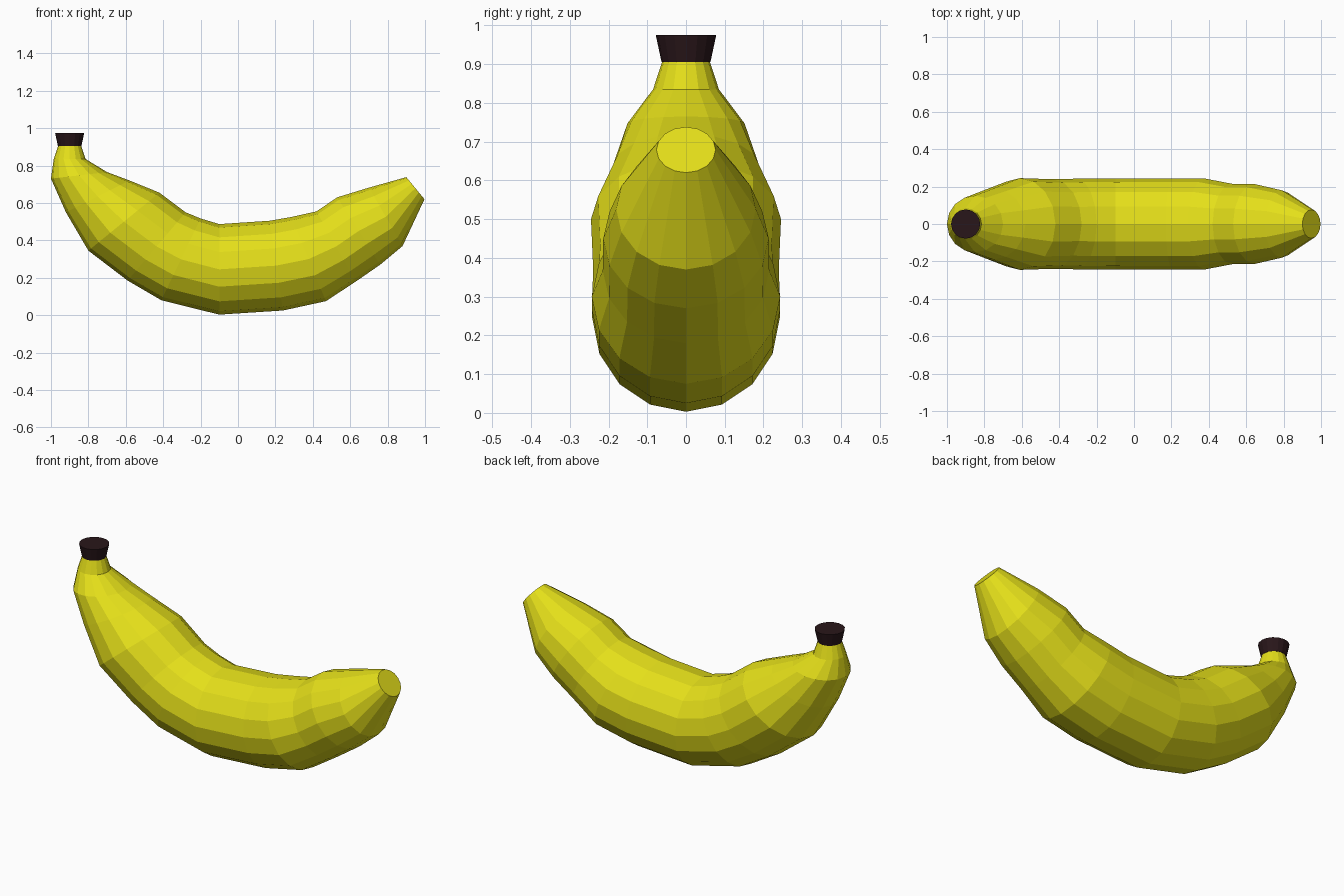
import bpy, bmesh, math
from mathutils import Vector

if "Cube" in bpy.data.objects:
    bpy.data.objects.remove(bpy.data.objects["Cube"])

SIDES = 16

def material(name, color):
    m = bpy.data.materials.new(name)
    m.diffuse_color = (*color, 1)
    m.use_nodes = True
    m.node_tree.nodes["Principled BSDF"].inputs["Base Color"].default_value = m.diffuse_color
    return m

def loft(name, sections, mat):
    """Skin circular sections, each given by its outer and inner point in the xz plane."""
    bm = bmesh.new()
    rings = []
    for ox, oz, ix, iz in sections:
        outer, inner = Vector((ox, 0, oz)), Vector((ix, 0, iz))
        mid, arm = (outer + inner) / 2, (inner - outer) / 2
        side = Vector((0, arm.length, 0))
        rings.append([bm.verts.new(mid + arm * math.cos(a) + side * math.sin(a))
                      for a in (2 * math.pi * k / SIDES for k in range(SIDES))])
    for r, s in zip(rings, rings[1:]):
        for k in range(SIDES):
            n = (k + 1) % SIDES
            bm.faces.new((r[k], r[n], s[n], s[k]))
    bm.faces.new(rings[0])
    bm.faces.new(rings[-1])
    bmesh.ops.recalc_face_normals(bm, faces=bm.faces)
    mesh = bpy.data.meshes.new(name)
    bm.to_mesh(mesh)
    bm.free()
    mesh.materials.append(mat)
    ob = bpy.data.objects.new(name, mesh)
    bpy.context.collection.objects.link(ob)
    return ob

yellow = material("peel_yellow", (0.78, 0.74, 0.01))
dark = material("stem_brown", (0.022, 0.008, 0.01))

# Curved fruit from neck to blunt tip: outer x, z then inner x, z
loft("banana_body", [
    (-0.962, 0.905, -0.838, 0.905),
    (-0.985, 0.835, -0.815, 0.835),
    (-1.00, 0.73, -0.70, 0.765),
    (-0.92, 0.55, -0.58, 0.72),
    (-0.80, 0.345, -0.42, 0.655),
    (-0.59, 0.185, -0.28, 0.55),
    (-0.41, 0.08, -0.20, 0.517),
    (-0.10, 0.003, -0.10, 0.487),
    (0.24, 0.025, 0.17, 0.505),
    (0.47, 0.075, 0.285, 0.525),
    (0.63, 0.18, 0.42, 0.555),
    (0.76, 0.27, 0.53, 0.63),
    (0.88, 0.37, 0.70, 0.682),
    (0.997, 0.62, 0.90, 0.738),
], yellow)

# Flared dark stem end
loft("stem_cap", [
    (-0.963, 0.905, -0.837, 0.905),
    (-0.978, 0.975, -0.822, 0.975),
], dark)
